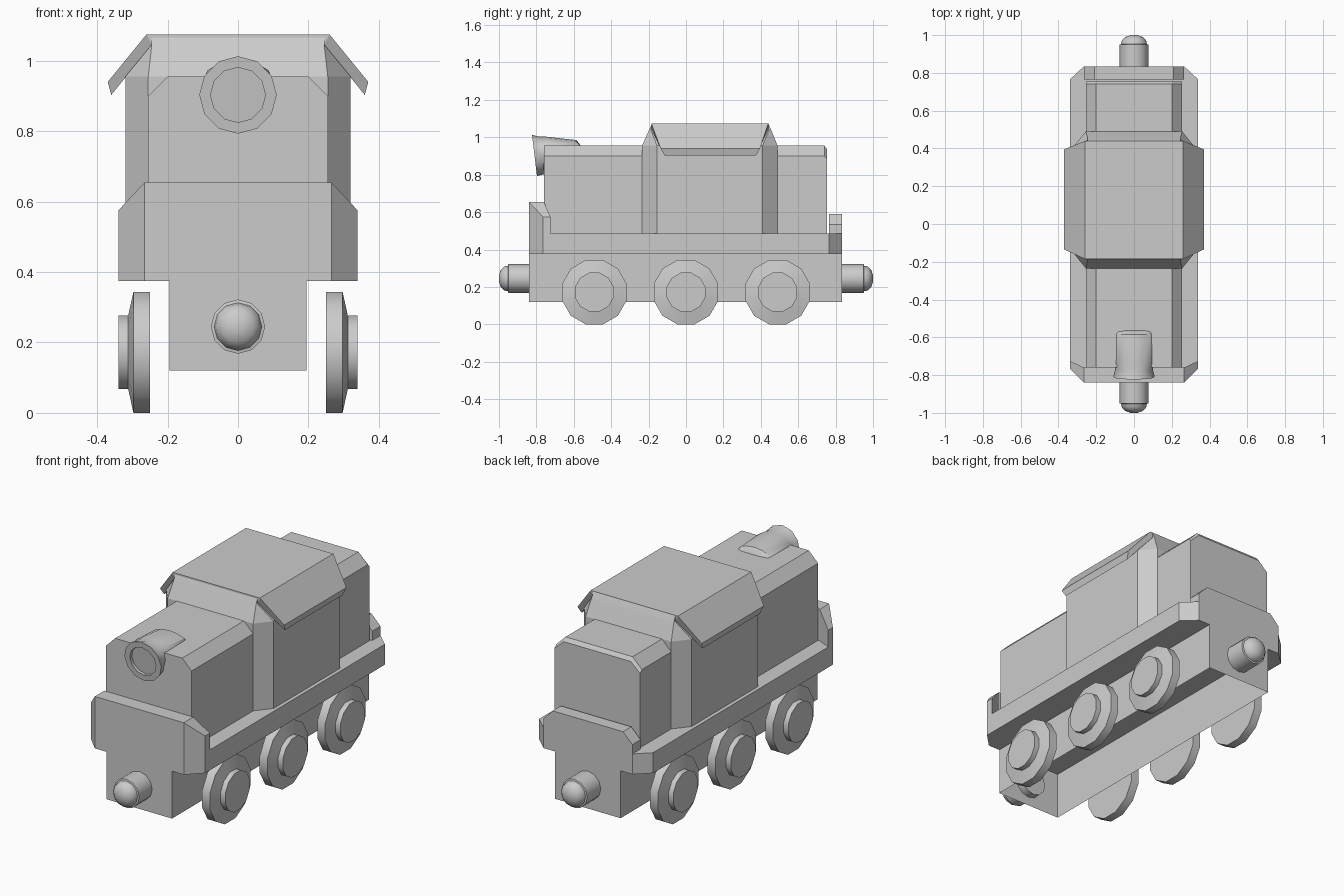
import bpy, bmesh, math

if "Cube" in bpy.data.objects:
    bpy.data.objects.remove(bpy.data.objects["Cube"], do_unlink=True)

grey = bpy.data.materials.new("plain_grey")
grey.use_nodes = True
GREY = (0.6, 0.6, 0.6, 1)
grey.diffuse_color = GREY
grey.node_tree.nodes["Principled BSDF"].inputs["Base Color"].default_value = GREY


def loft(name, rings, smooth=False, open_end=False):
    """Skin a stack of equal-length rings and cap the ends."""
    bm = bmesh.new()
    loops = [[bm.verts.new(p) for p in ring] for ring in rings]
    for a, b in zip(loops, loops[1:]):
        for i in range(len(a)):
            j = (i + 1) % len(a)
            bm.faces.new((a[i], a[j], b[j], b[i]))
    bm.faces.new(loops[0][::-1])
    if not open_end:
        bm.faces.new(loops[-1])
    bmesh.ops.recalc_face_normals(bm, faces=bm.faces)
    mesh = bpy.data.meshes.new(name)
    bm.to_mesh(mesh)
    bm.free()
    mesh.materials.append(grey)
    ob = bpy.data.objects.new(name, mesh)
    bpy.context.collection.objects.link(ob)
    if smooth:
        bpy.ops.object.select_all(action='DESELECT')
        ob.select_set(True)
        bpy.context.view_layer.objects.active = ob
        bpy.ops.object.shade_smooth_by_angle(angle=math.radians(35))


def mirrored(half):
    """Complete a half outline of (x, ...) points across x = 0."""
    return half + [(-p[0], *p[1:]) for p in reversed(half)]


def plan(x_in, x_out, y0, y0c, y1c, y1, z):
    """Rectangle with four cut corners, seen from above."""
    return mirrored([(x_in, y0, z), (x_out, y0c, z), (x_out, y1c, z), (x_in, y1, z)])


def section(half, y):
    """Cross-section outline of (x, z) points placed at y."""
    return [(x, y, z) for x, z in mirrored(half)]


FRONT, BACK = -0.84, 0.835

# Chassis is a box open underneath, below the running board
loft("chassis", [mirrored([(0.195, FRONT, z), (0.195, BACK, z)]) for z in (0.38, 0.12)], open_end=True)
loft("running_board", [plan(0.265, 0.34, FRONT, -0.765, 0.765, BACK, z) for z in (0.375, 0.485)])

# Front plate wraps around the cut corners and drops at its ends
plate = [(-0.34, -0.765, -0.725, 0.575), (-0.265, FRONT, -0.76, 0.655)]
plate += [(-x, y0, y1, z) for x, y0, y1, z in reversed(plate)]
loft("front_plate", [[(x, y0, 0.376), (x, y0, z), (x, y1, z), (x, y1, 0.376)] for x, y0, y1, z in plate])
back_plate = [(0.265, 0.48), (0.265, 0.535), (0.21, 0.59)]
loft("back_plate", [section(back_plate, y) for y in (0.765, BACK)])

# Hood with cut upper edges
hood = [(0.255, 0.45), (0.255, 0.9), (0.2, 0.955)]
hood_end = [(0.255, 0.45), (0.255, 0.885), (0.2, 0.935)]
loft("hood", [section(hood, -0.76), section(hood, 0.74), section(hood_end, 0.755)])

# Cab narrows under the roof
loft("cab", [plan(0.255, 0.32, -0.235, -0.155, 0.41, 0.49, 0.45),
             plan(0.255, 0.32, -0.235, -0.155, 0.41, 0.49, 0.955),
             plan(0.245, 0.246, -0.195, -0.19, 0.445, 0.453, 1.045),
             plan(0.245, 0.246, -0.182, -0.18, 0.435, 0.44, 1.073)])

# Bent roof sheet: x, z, front y, back y
eave = [(0.26, 1.075, -0.185, 0.44), (0.37, 0.94, -0.135, 0.395),
        (0.36, 0.903, -0.115, 0.375), (0.245, 1.045, -0.185, 0.44)]
for name, sign in (("left_eave", 1), ("right_eave", -1)):
    loft(name, [[(sign * x, y0, z) for x, z, y0, y1 in eave], [(sign * x, y1, z) for x, z, y0, y1 in eave]])
roof_top = [(0.245, 1.045), (0.26, 1.075)]
loft("roof_top", [section(roof_top, -0.185), section(roof_top, 0.44)])


def ring_y(rx, rz, y, z, shear=0.0):
    """Twelve-sided ring around the y axis, leaning by shear."""
    angles = [math.tau * i / 12 for i in range(12)]
    return [(rx * math.sin(a), y - shear * rz * math.cos(a), z + rz * math.cos(a)) for a in angles]


def ring_x(r, x, y, z):
    """Twelve-sided ring around the x axis with flat sides up and down."""
    angles = [math.tau * (i + 0.5) / 12 for i in range(12)]
    return [(x, y + r * math.sin(a), z + r * math.cos(a)) for a in angles]


# Headlamp: leaning mouth with a recessed lens, housing sinking into the hood
lamp = [(0.078, 0.078, -0.793, 0.903), (0.078, 0.078, -0.81, 0.903), (0.11, 0.11, -0.81, 0.903),
        (0.1, 0.1, -0.77, 0.903), (0.1, 0.06, -0.74, 0.943),
        (0.1, 0.043, -0.58, 0.942), (0.09, 0.01, -0.56, 0.943)]
loft("headlamp", [ring_y(*p, shear=0.12) for p in lamp], True)

# Buffers with domed caps
buffer = [(0.077, 0.8), (0.077, 0.95), (0.068, 0.952), (0.064, 0.972), (0.046, 0.99), (0.018, 1.0)]
for name, sign in (("front_buffer", -1), ("back_buffer", 1)):
    loft(name, [ring_y(r, r, sign * y, 0.245) for r, y in buffer], True)

# Wheels with sloping faces and raised hubs
wheel = [(0.172, 0.25), (0.172, 0.297), (0.104, 0.312), (0.104, 0.34)]
grow = 1 / math.cos(math.pi / 12)
for side, sign in (("left", 1), ("right", -1)):
    for place, y in (("front", -0.49), ("middle", 0), ("back", 0.49)):
        loft(f"{side}_{place}_wheel", [ring_x(r * grow, sign * x, y, 0.172) for r, x in wheel], True)
